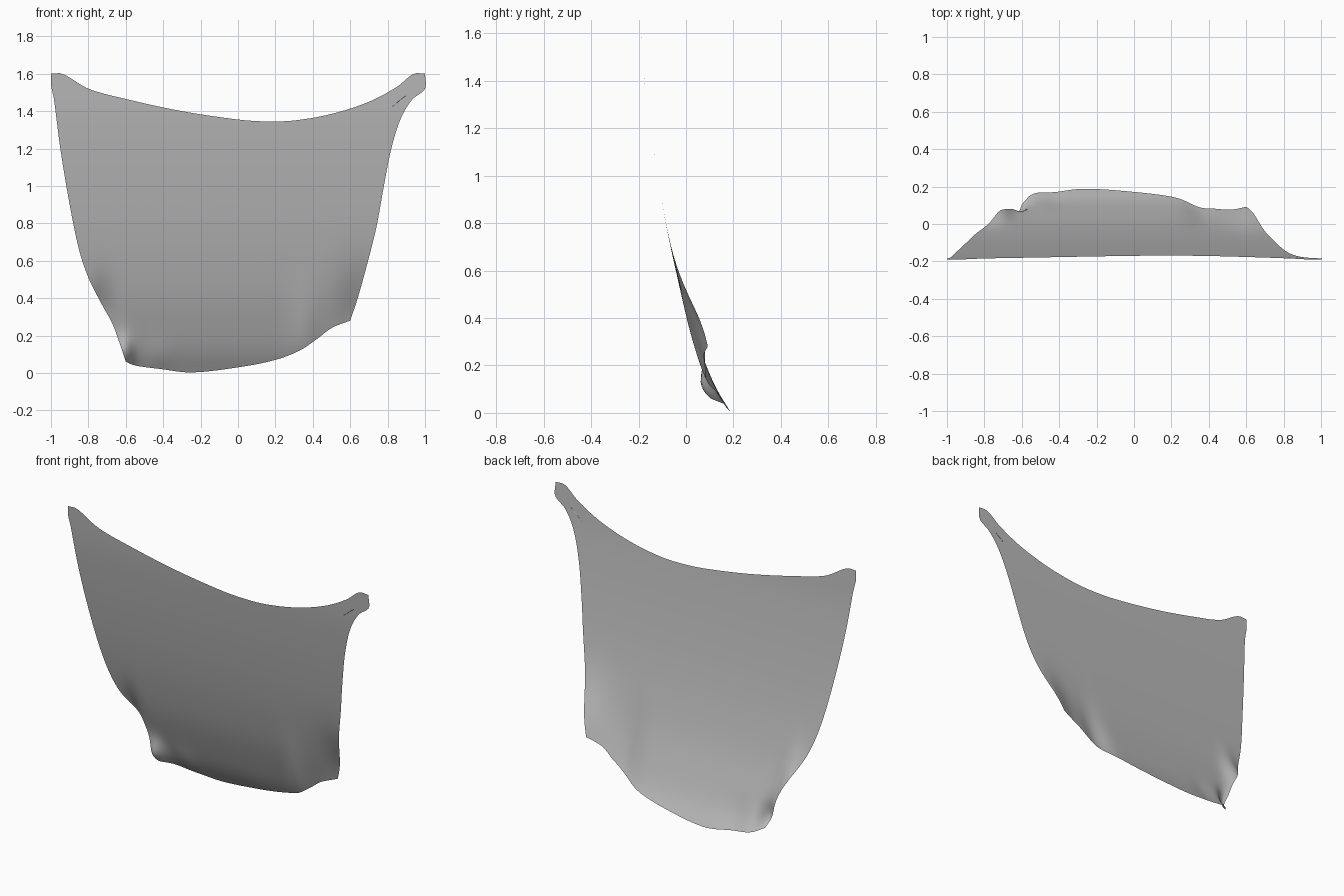
import bpy
import bmesh
from math import exp
from mathutils import Vector

cube = bpy.data.objects.get("Cube")
if cube:
    bpy.data.objects.remove(cube)

COLUMNS, ROWS = 90, 80

# Hems of the hanging cloth as (x, z) outlines
TOP = [(-1, 1.6), (-.94, 1.6), (-.8, 1.52), (-.6, 1.465), (-.3, 1.4), (0, 1.355), (.15, 1.345),
       (.3, 1.35), (.5, 1.385), (.7, 1.45), (.85, 1.53), (.94, 1.6), (1, 1.6)]
BOTTOM = [(-.6, .06), (-.55, .04), (-.42, .022), (-.25, .003), (0, .03), (.2, .07),
          (.33, .12), (.42, .18), (.5, .24), (.6, .28)]
RIGHT_HEM = [(-1, 1.6), (-1, 1.54), (-.985, 1.47), (-.95, 1.2), (-.9, .9), (-.85, .66),
             (-.8, .51), (-.73, .37), (-.67, .26), (-.63, .15), (-.6, .06)]
LEFT_HEM = [(1, 1.6), (1, 1.52), (.93, 1.46), (.87, 1.36), (.82, 1.2), (.78, 1), (.74, .78),
            (.69, .58), (.64, .4), (.6, .28)]

# Depth of the sheet as (z, y), and folds as (x, z, width, height, depth)
DRAPE = [(0, .19), (.1, .13), (.2, .085), (.4, .012), (.6, -.042), (.8, -.085),
         (1, -.12), (1.2, -.15), (1.4, -.175), (1.6, -.19)]
FOLDS = [(-.72, .32, .06, .16, .042), (-.61, .1, .05, .09, -.06), (-.42, .08, .07, .1, -.008),
         (.66, .32, .12, .22, .05), (.35, .15, .08, .25, -.025)]


def smooth_path(points, steps=12):
    """Curve through the points, with its running length."""
    pts = [Vector(p) for p in points]
    pts = [2 * pts[0] - pts[1]] + pts + [2 * pts[-1] - pts[-2]]
    out = []
    for a, b, c, d in zip(pts, pts[1:], pts[2:], pts[3:]):
        # Tangents scaled to the local span keep uneven spacing tidy
        span = (c - b).length
        m0 = (c - a) * span / ((c - b).length + (b - a).length)
        m1 = (d - b) * span / ((d - c).length + (c - b).length)
        for i in range(steps):
            t = i / steps
            out.append(b * (2*t**3 - 3*t*t + 1) + m0 * (t**3 - 2*t*t + t)
                       + c * (3*t*t - 2*t**3) + m1 * (t**3 - t*t))
    return out + [pts[-2]]


def resample(points, count):
    """Evenly spaced positions along a smooth path."""
    path = smooth_path(points)
    lengths = [0]
    for a, b in zip(path, path[1:]):
        lengths.append(lengths[-1] + (b - a).length)
    result, k = [], 0
    for i in range(count + 1):
        goal = lengths[-1] * i / count
        while k < len(path) - 2 and lengths[k + 1] < goal:
            k += 1
        t = (goal - lengths[k]) / (lengths[k + 1] - lengths[k])
        result.append(path[k].lerp(path[k + 1], t))
    return result


drape_path = smooth_path(DRAPE)


def depth(x, z):
    y = drape_path[-1].y
    for a, b in zip(drape_path, drape_path[1:]):
        if z <= b.x:
            y = a.lerp(b, (z - a.x) / (b.x - a.x)).y
            break
    for fx, fz, width, height, amount in FOLDS:
        y += amount * exp(-((x - fx) / width)**2 - ((z - fz) / height)**2)
    return y


# Fill the sheet between its four hems
top, bottom = resample(TOP, COLUMNS), resample(BOTTOM, COLUMNS)
right, left = resample(RIGHT_HEM, ROWS), resample(LEFT_HEM, ROWS)
bm = bmesh.new()
grid = []
for j in range(ROWS + 1):
    v = j / ROWS
    row = []
    for i in range(COLUMNS + 1):
        u = i / COLUMNS
        p = top[i].lerp(bottom[i], v) + right[j].lerp(left[j], u)
        p -= top[0].lerp(top[-1], u).lerp(bottom[0].lerp(bottom[-1], u), v)
        row.append(bm.verts.new((p.x, depth(p.x, p.y), p.y)))
    grid.append(row)
for upper, lower in zip(grid, grid[1:]):
    for i in range(COLUMNS):
        bm.faces.new((upper[i], lower[i], lower[i + 1], upper[i + 1]))

mesh = bpy.data.meshes.new("cloth_sheet")
bm.to_mesh(mesh)
bm.free()
mesh.shade_smooth()
cloth = bpy.data.objects.new("cloth_sheet", mesh)
bpy.context.collection.objects.link(cloth)

# Plain grey fabric
fabric = bpy.data.materials.new("grey_fabric")
fabric.use_nodes = True
colour = (.5, .5, .5, 1)
fabric.diffuse_color = colour
fabric.node_tree.nodes["Principled BSDF"].inputs["Base Color"].default_value = colour
mesh.materials.append(fabric)
